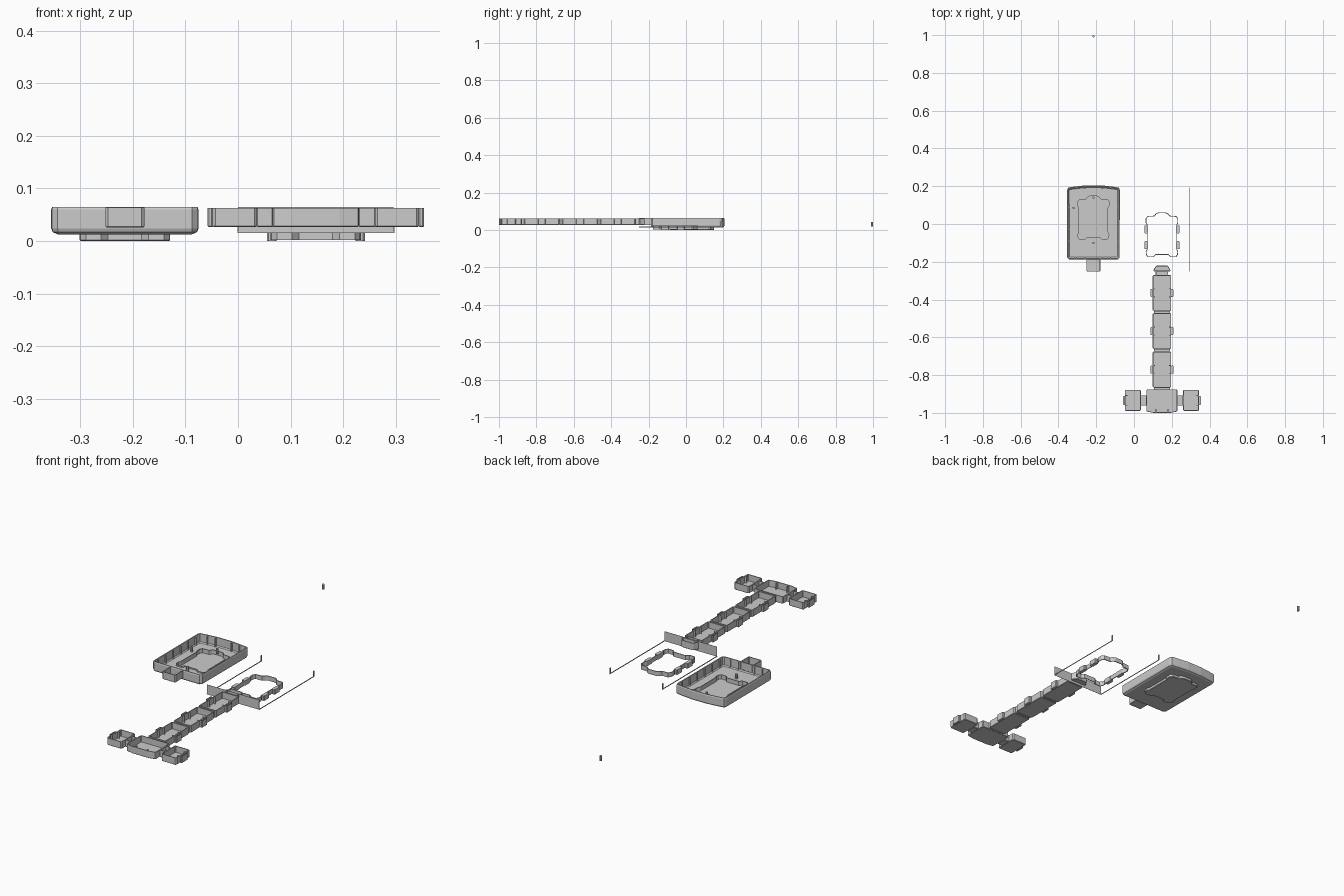
import bpy, bmesh
from mathutils import Vector

if "Cube" in bpy.data.objects:
    bpy.data.objects.remove(bpy.data.objects["Cube"])


def inset(pts, d):
    """Mitred inward offset of a counter-clockwise outline."""
    out = []
    for i, p in enumerate(pts):
        p, a, b = Vector(p), Vector(pts[i - 1]), Vector(pts[(i + 1) % len(pts)])
        u, v = (p - a).normalized(), (b - p).normalized()
        n1, n2 = Vector((-u.y, u.x)), Vector((-v.y, v.x))
        out.append(p + (n1 + n2) * d / max(0.3, 1 + n1.dot(n2)))
    return out


def loft(name, pts, rings, closed=False):
    """Skin an outline through (inset, z) rings; cap both ends or close the loop."""
    bm = bmesh.new()
    loops = [[bm.verts.new((p[0], p[1], z)) for p in inset(pts, d)] for d, z in rings]
    n = len(pts)
    pairs = list(zip(loops, loops[1:]))
    if closed:
        pairs.append((loops[-1], loops[0]))
    else:
        bm.faces.new(loops[0][::-1])
        bm.faces.new(loops[-1])
    for a, b in pairs:
        for i in range(n):
            j = (i + 1) % n
            bm.faces.new((a[i], a[j], b[j], b[i]))
    bmesh.ops.recalc_face_normals(bm, faces=bm.faces)
    me = bpy.data.meshes.new(name)
    bm.to_mesh(me)
    bm.free()
    ob = bpy.data.objects.new(name, me)
    bpy.context.collection.objects.link(ob)
    return ob


def rect(x0, x1, y0, y1, c=0.005):
    return [(x0 + c, y0), (x1 - c, y0), (x1, y0 + c), (x1, y1 - c),
            (x1 - c, y1), (x0 + c, y1), (x0, y1 - c), (x0, y0 + c)]


def mirrored(half, cx, dy=0.0):
    """Counter-clockwise outline from right-hand points, listed bottom to top."""
    return [(cx + x, y + dy) for x, y in half] + [(cx - x, y + dy) for x, y in reversed(half)]


def box(name, x0, x1, y0, y1, z0, z1):
    return loft(name, [(x0, y0), (x1, y0), (x1, y1), (x0, y1)], [(0, z0), (0, z1)])


def trough(name, pts, z0, z1, t=0.004, floor=0.004):
    return loft(name, pts, [(0.002, z0), (0, z0 + 0.002), (0, z1), (t, z1), (t, z0 + floor)])


# Shared wavy outline of the ring and the tray pocket
WAVE = [(0.032, -0.163), (0.045, -0.176), (0.074, -0.176), (0.084, -0.164), (0.086, -0.145),
        (0.08, -0.135), (0.08, -0.005), (0.086, 0.005), (0.086, 0.028), (0.077, 0.042),
        (0.042, 0.044), (0.033, 0.055), (0.02, 0.061)]

# Main tray: shell with gently curved back edge
TX = -0.215
shell = mirrored([(0.128, -0.188), (0.139, -0.178), (0.14, 0.18), (0.134, 0.193),
                  (0.1, 0.198), (0.04, 0.205)], TX)
tray = loft("tray_shell", shell, [(0.012, 0.013), (0.003, 0.017), (0, 0.024), (0, 0.06), (0.002, 0.065),
                                  (0.007, 0.065), (0.007, 0.024), (0.012, 0.019)])
pocket = mirrored(WAVE, TX, 0.09)
cutter = loft("pocket_cutter", inset(pocket, 0.002), [(0, -0.1), (0, 0.1)])
cutter.hide_render = True
mod = tray.modifiers.new("pocket", 'BOOLEAN')
mod.object, mod.operation, mod.solver = cutter, 'DIFFERENCE', 'EXACT'
bpy.context.view_layer.objects.active = tray
bpy.ops.object.modifier_apply(modifier="pocket")
bpy.data.objects.remove(cutter)
trough("tray_pocket", pocket, 0.0, 0.025)

# Tray ribs on the inner walls, floor pins and front tab
for i in range(6):
    y = -0.15 + i * 0.06
    for s in (-1, 1):
        x = TX + s * 0.131
        box("tray_rib", x - 0.004, x + 0.004, y - 0.002, y + 0.002, 0.018, 0.062)
for i in (-2, -1, 1, 2):
    x = TX + i * 0.045
    box("tray_back_rib", x - 0.002, x + 0.002, 0.186, 0.194, 0.018, 0.062)
    box("tray_front_rib", x - 0.002, x + 0.002, -0.183, -0.176, 0.018, 0.062)
for x, y in ((-0.32, 0.085), (TX, 0.14), (TX, -0.1)):
    loft("tray_pin", rect(x - 0.006, x + 0.006, y - 0.006, y + 0.006, 0.0035), [(0, 0.015), (0, 0.042)])
trough("tray_front_tab", rect(TX - 0.037, TX + 0.037, -0.252, -0.18), 0.026, 0.064)

# Loose pin far behind the tray
loft("loose_pin", rect(TX - 0.006, TX + 0.006, 0.988, 1.0, 0.0035), [(0, 0.018), (0, 0.043)])

# Thin frame: front sheet plus two side strips with upright ends
CX = 0.148
box("frame_front_sheet", 0.0, 0.296, -0.2515, -0.2505, 0.015, 0.065)
for x in (0.0, 0.296):
    box("frame_side_strip", x - 0.001, x + 0.001, -0.251, 0.192, 0.015, 0.019)
    box("frame_strip_end", x - 0.001, x + 0.001, 0.184, 0.192, 0.015, 0.047)

# Wavy ring with side clips
loft("wavy_ring", mirrored(WAVE, CX), [(0, 0.002), (0, 0.025), (0.004, 0.025), (0.004, 0.002)], closed=True)
for s in (-1, 1):
    for y in (-0.028, -0.112):
        x = CX + s * 0.084
        loft("ring_clip", rect(x - 0.009, x + 0.009, y - 0.021, y + 0.021, 0.003), [(0, 0.0), (0, 0.025)])

# Segmented arm: open troughs, necks and side lugs
Z0, Z1 = 0.027, 0.063
for y0, y1 in ((-0.46, -0.27), (-0.662, -0.472), (-0.866, -0.676)):
    trough("arm_segment", rect(CX - 0.049, CX + 0.049, y0, y1), Z0, Z1)
    trough("arm_neck", rect(CX - 0.043, CX + 0.043, y0 - 0.013, y0 + 0.001, 0.002), Z0, Z1, 0.003)
    ym = (y0 + y1) / 2
    for s in (-1, 1):
        x = CX + s * 0.054
        trough("arm_lug", rect(x - 0.007, x + 0.007, ym - 0.021, ym + 0.021, 0.003), Z0, Z1, 0.002)
        x = CX + s * 0.041
        for y in (ym - 0.022, ym + 0.022):
            box("arm_rib", x - 0.005, x + 0.005, y - 0.002, y + 0.002, Z0 + 0.002, Z1)

# Arm head
trough("arm_head_neck", rect(CX - 0.033, CX + 0.033, -0.272, -0.248, 0.002), Z0, Z1, 0.003)
trough("arm_head", mirrored([(0.042, -0.251), (0.046, -0.246), (0.034, -0.225), (0.028, -0.221)], CX), Z0, Z1)

# Cross piece at the arm's foot with two wings
foot = mirrored([(0.045, -1.0), (0.08, -0.993), (0.082, -0.988), (0.082, -0.88), (0.078, -0.876)], CX)
trough("foot_block", foot, Z0, Z1)
for s in (-1, 1):
    def span(a, b):
        return sorted((CX + s * a, CX + s * b))
    trough("foot_wing", rect(*span(0.112, 0.196), -0.99, -0.878), Z0, Z1)
    trough("foot_neck", rect(*span(0.081, 0.113), -0.96, -0.908, 0.002), Z0, Z1, 0.003)
    trough("foot_lug", rect(*span(0.195, 0.206), -0.958, -0.91, 0.003), Z0, Z1, 0.002)
    for y in (-0.96, -0.908):
        box("foot_rib", *span(0.182, 0.193), y - 0.002, y + 0.002, Z0 + 0.002, Z1)
    box("foot_post", *span(0.03, 0.034), -0.995, -0.98, Z0 + 0.002, Z1)
